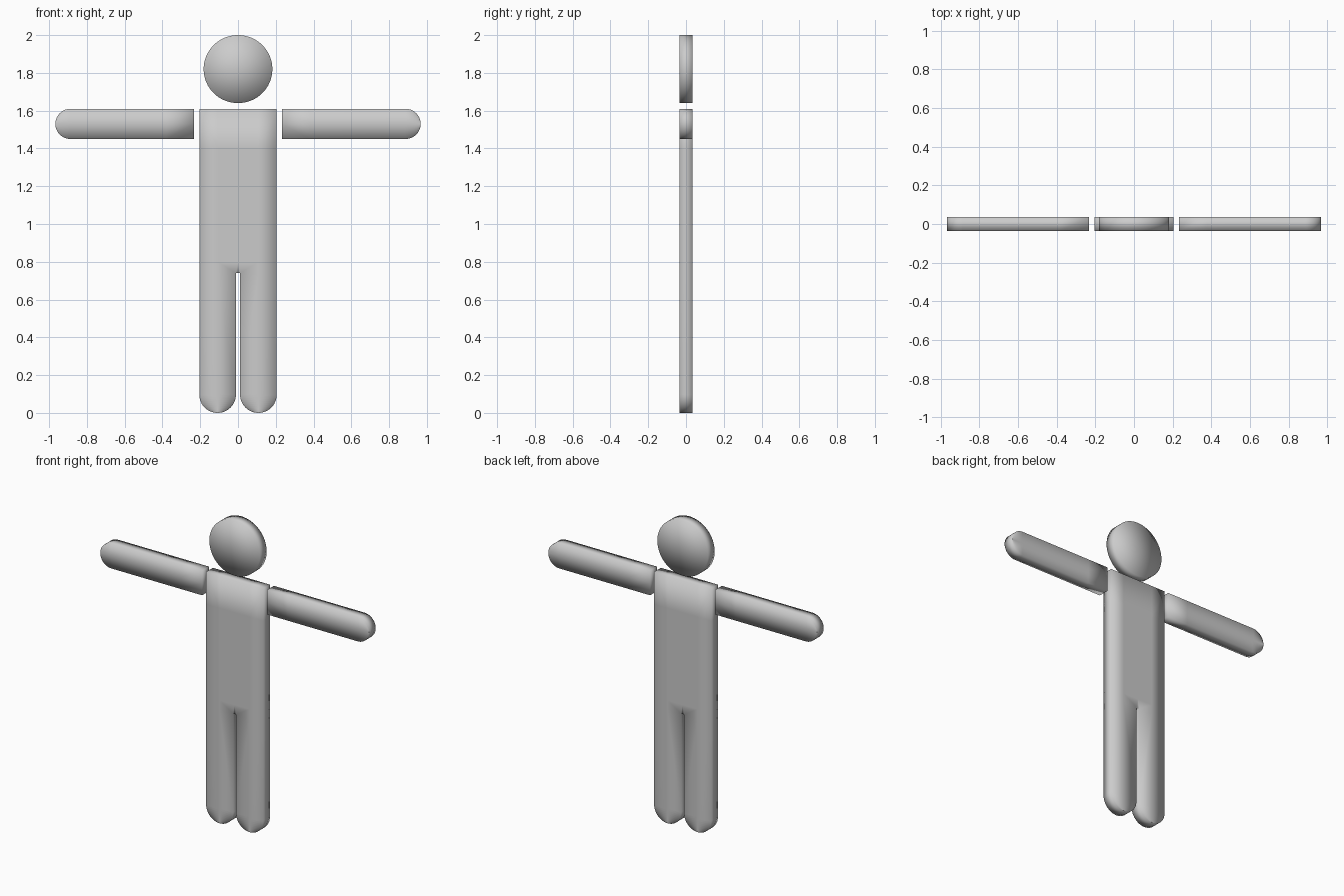
import bpy, bmesh
from math import sin, cos, pi

if "Cube" in bpy.data.objects:
    bpy.data.objects.remove(bpy.data.objects["Cube"])

THICK = 0.07


def finish(bm, name, mirror=True):
    """Turn a flat sheet in the xz plane into a smooth-shaded slab."""
    bmesh.ops.remove_doubles(bm, verts=bm.verts, dist=1e-5)
    bmesh.ops.recalc_face_normals(bm, faces=bm.faces)
    for f in bm.faces:
        f.smooth = True
    me = bpy.data.meshes.new(name)
    bm.to_mesh(me)
    bm.free()
    ob = bpy.data.objects.new(name, me)
    bpy.context.collection.objects.link(ob)
    if mirror:
        ob.modifiers.new("Mirror", 'MIRROR').merge_threshold = 0.0005
    sol = ob.modifiers.new("Thickness", 'SOLIDIFY')
    sol.thickness, sol.offset = THICK, 0
    return ob


def limb(rows, centre, r, direction, steps=12):
    """Strip through rows of (edge, middle, edge) points, closed by a round end."""
    bm = bmesh.new()
    dx, dz = direction
    rows = list(rows)
    for i in range(steps):
        a = pi / 2 * i / steps
        px, pz = centre[0] + dx * r * sin(a), centre[1] + dz * r * sin(a)
        w = r * cos(a)
        rows.append([(px + s * w * abs(dz), pz + s * w * abs(dx)) for s in (1, 0, -1)])
    loops = [[bm.verts.new((x, 0, z)) for x, z in row] for row in rows]
    for a, b in zip(loops, loops[1:]):
        for j in (0, 1):
            bm.faces.new((a[j], a[j + 1], b[j + 1], b[j]))
    tip = bm.verts.new((centre[0] + dx * r, 0, centre[1] + dz * r))
    for j in (0, 1):
        bm.faces.new((loops[-1][j], loops[-1][j + 1], tip))
    return bm


# Head disc
bm = bmesh.new()
hub = bm.verts.new((0, 0, 1.82))
ring = [bm.verts.new((0.182 * sin(2 * pi * i / 64), 0, 1.82 + 0.18 * cos(2 * pi * i / 64)))
        for i in range(64)]
for i in range(64):
    bm.faces.new((hub, ring[i - 1], ring[i]))
finish(bm, "head", mirror=False)

# Arms: straight from the shoulder to a round hand end
arm_rows = [[(x, 1.61), (x, 1.53), (x, 1.45)] for x in (0.234, 0.38)]
finish(limb(arm_rows, (0.887, 1.53), 0.08, (1, 0)), "arms")

# Torso and legs: one half, joined down the middle to the crotch
leg_rows = [[(0.205, z), (0.108, z), (0.0, z)] for z in (1.61, 1.4, 0.8)]
leg_rows.append([(0.205, 0.74), (0.108, 0.74), (0.011, 0.74)])
bm = limb(leg_rows, (0.108, 0.097), 0.097, (0, -1))
bm.faces.new([bm.verts.new((x, 0, z)) for x, z in ((0, 0.8), (0.011, 0.74), (0, 0.74))])
finish(bm, "torso_and_legs")
